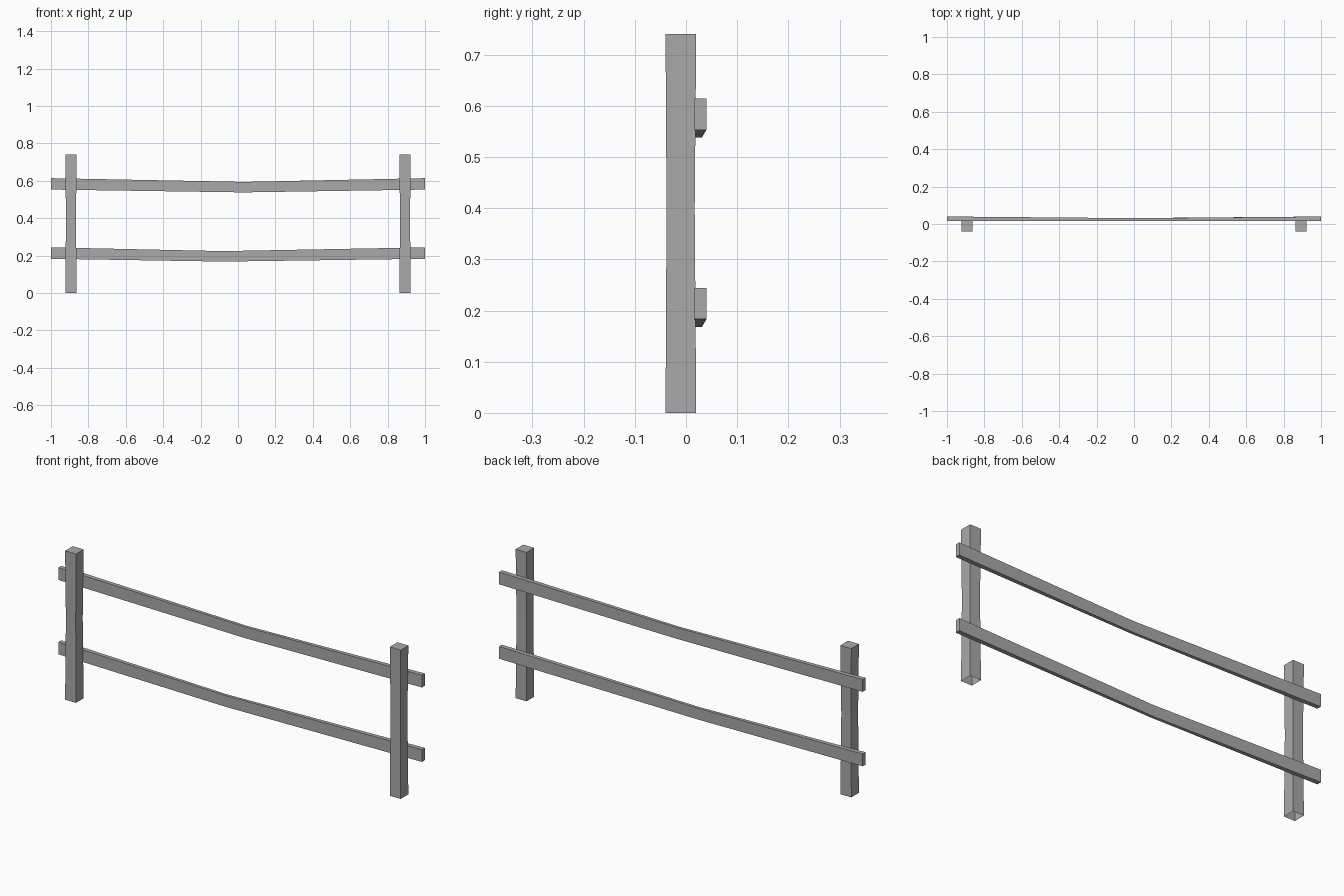
import bpy
import bmesh

cube = bpy.data.objects.get("Cube")
if cube:
    bpy.data.objects.remove(cube, do_unlink=True)

# One weathered grey for the whole fence
grey = bpy.data.materials.new("weathered_grey")
grey.use_nodes = True
colour = (0.4, 0.4, 0.4, 1)
grey.diffuse_color = colour
grey.node_tree.nodes["Principled BSDF"].inputs["Base Color"].default_value = colour


def loft(name, rings, cap_start=True):
    """Join four-cornered rings into a flat-sided beam."""
    bm = bmesh.new()
    loops = [[bm.verts.new(p) for p in ring] for ring in rings]
    for a, b in zip(loops, loops[1:]):
        for i in range(4):
            j = (i + 1) % 4
            bm.faces.new((a[i], a[j], b[j], b[i]))
    if cap_start:
        bm.faces.new(loops[0][::-1])
    bm.faces.new(loops[-1])
    bmesh.ops.recalc_face_normals(bm, faces=bm.faces)
    mesh = bpy.data.meshes.new(name)
    bm.to_mesh(mesh)
    bm.free()
    mesh.materials.append(grey)
    obj = bpy.data.objects.new(name, mesh)
    bpy.context.collection.objects.link(obj)


def post(name, x):
    """Square post, slightly waisted, open underneath."""
    rings = []
    for z, y0, y1, half in ((0, -0.04, 0.02, 0.03),
                            (0.4, -0.038, 0.017, 0.027),
                            (0.74, -0.04, 0.02, 0.03)):
        rings.append([(x - half, y0, z), (x + half, y0, z),
                      (x + half, y1, z), (x - half, y1, z)])
    loft(name, rings, cap_start=False)


def rail(name, bottom, bend):
    """Sagging plank, thinnest at its bend."""
    rings = []
    for x, sag, back, height in ((-1, 0, 0.04, 0.061),
                                 (bend, 0.015, 0.031, 0.056),
                                 (1, 0, 0.04, 0.061)):
        z0 = bottom - sag
        z1 = z0 + height
        rings.append([(x, 0.017, z0), (x, back, z0),
                      (x, back, z1), (x, 0.017, z1)])
    loft(name, rings)


# Posts
post("right_post", -0.893)
post("left_post", 0.893)

# Rails
rail("upper_rail", 0.553, 0.03)
rail("lower_rail", 0.183, -0.08)
